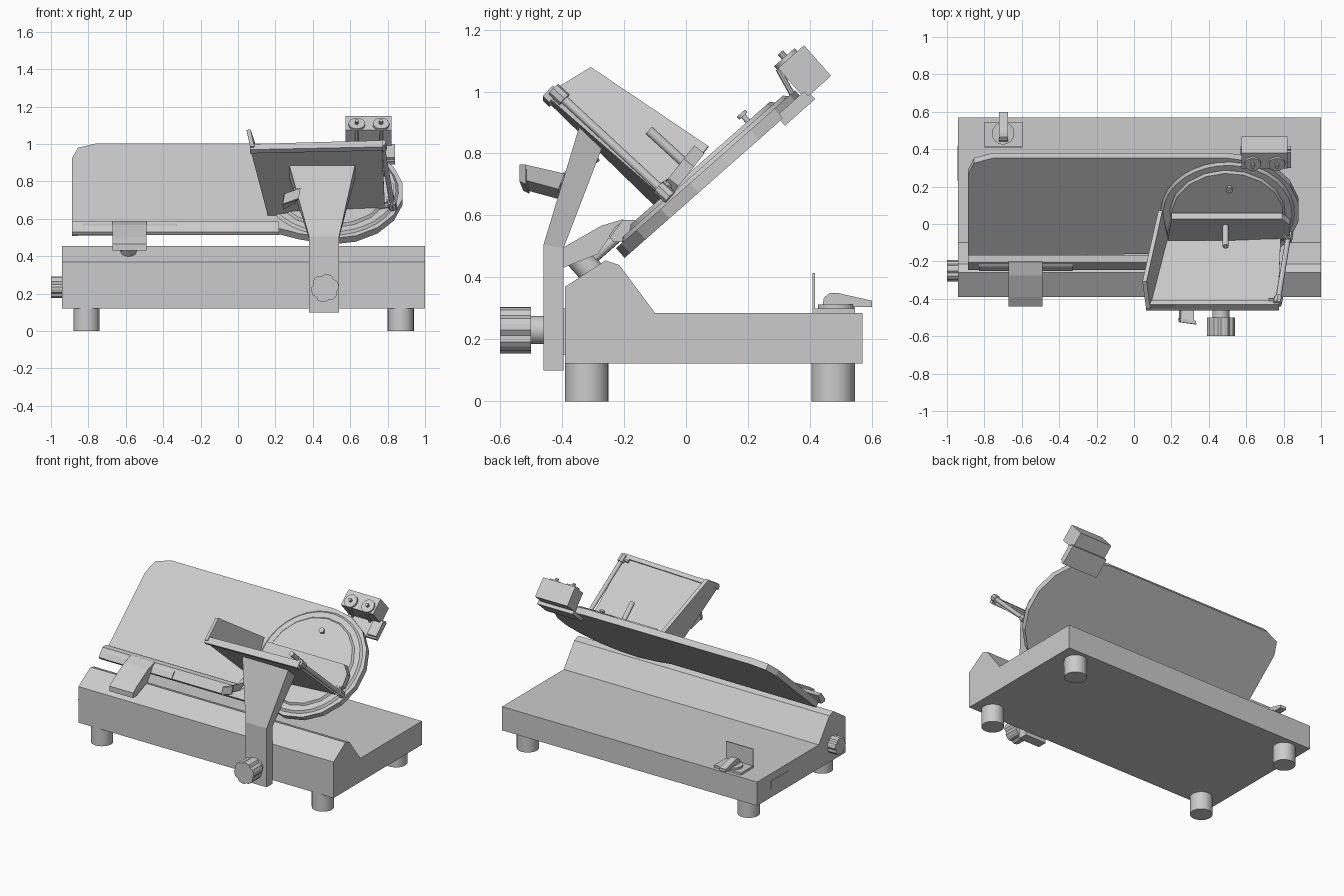
import bpy, bmesh
from math import sin, cos, pi, radians
from mathutils import Vector

if "Cube" in bpy.data.objects:
    bpy.data.objects.remove(bpy.data.objects["Cube"])

A = radians(41.4)                                   # slope of the slicing plate
V, W = Vector((0, cos(A), sin(A))), Vector((0, -sin(A), cos(A)))
ORIGIN = Vector((0, -.198, .463))


def L(x, v, w):
    """Point on the sloped plate: x across, v up the slope, w off the surface."""
    return ORIGIN + Vector((x, 0, 0)) + V * v + W * w


def make(name, bm, smooth=False):
    bmesh.ops.recalc_face_normals(bm, faces=bm.faces)
    me = bpy.data.meshes.new(name)
    bm.to_mesh(me)
    bm.free()
    ob = bpy.data.objects.new(name, me)
    bpy.context.collection.objects.link(ob)
    if smooth:
        bpy.context.view_layer.objects.active = ob
        ob.select_set(True)
        bpy.ops.object.shade_smooth_by_angle(angle=radians(35))
        ob.select_set(False)
    return ob


def loft(name, rings, smooth=False):
    """Closed solid through matching rings of points."""
    bm = bmesh.new()
    rows = [[bm.verts.new(p) for p in r] for r in rings]
    n = len(rows[0])
    for a, b in zip(rows, rows[1:]):
        for i in range(n):
            j = (i + 1) % n
            bm.faces.new((a[i], a[j], b[j], b[i]))
    bm.faces.new(rows[0])
    bm.faces.new(rows[-1])
    return make(name, bm, smooth)


def extrude(name, pts, vec):
    pts = [Vector(p) for p in pts]
    return loft(name, [pts, [p + Vector(vec) for p in pts]])


def prism(name, yz, x0, x1):
    return extrude(name, [(x0, y, z) for y, z in yz], (x1 - x0, 0, 0))


def box(name, x0, x1, y0, y1, z0, z1):
    return prism(name, [(y0, z0), (y1, z0), (y1, z1), (y0, z1)], x0, x1)


def plate_box(name, x0, x1, v0, v1, w0, w1):
    return extrude(name, [L(x0, v0, w0), L(x0, v1, w0), L(x0, v1, w1), L(x0, v0, w1)], (x1 - x0, 0, 0))


def rod(name, p, q, r, n=20, r2=None, flute=1.0):
    """Cylinder, cone or fluted knob between two points."""
    p, q = Vector(p), Vector(q)
    d = (q - p).normalized()
    a = d.orthogonal().normalized()
    b = d.cross(a)
    ring = lambda c, rad: [c + (a * cos(2 * pi * i / n) + b * sin(2 * pi * i / n))
                           * rad * (flute if i % 4 == 0 else 1) for i in range(n)]
    return loft(name, [ring(p, r), ring(q, r if r2 is None else r2)], flute == 1.0)


# Base housing and feet
prism("base", [(-.39, .122), (.57, .122), (.57, .285), (-.10, .285),
               (-.215, .44), (-.26, .455), (-.39, .37)], -.94, 1.0)
for side, x in (("left", -.81), ("right", .87)):
    for end, y in (("front", -.32), ("back", .475)):
        rod(f"foot_{end}_{side}", (x, y, 0), (x, y, .125), .07, 24)

# Slicing plate: chamfered left end, round right end around the blade
CX, CV, R = .5, .385, .385
arc = [(CX + R * cos(t), CV + R * sin(t)) for t in [-pi / 2 + i * pi / 9 for i in range(10)]]
outline = [(-.888, .07), (.2, .09), (.33, .04)] + arc + [(-.755, .77), (-.855, .735), (-.888, .65)]
extrude("slicing_plate", [L(x, v, 0) for x, v in outline], W * .042)

# Blade, cover and cover bolt
rod("blade", L(CX, CV, .03), L(CX, CV, .055), .37, 32, .345)
rod("blade_cover", L(CX, CV, .05), L(CX, CV, .068), .315, 18, .30)
rod("cover_bolt", L(.51, .59, .06), L(.51, .59, .10), .009, 12)
rod("cover_bolt_head", L(.51, .59, .09), L(.51, .59, .102), .018, 12)

# Lower lip with its slide bar
prism("plate_lip", [(-.165, .585), (-.205, .585), (-.245, .53), (-.235, .515), (-.2, .515)], -.888, .22)
prism("slide_bar", [(-.2, .582), (-.228, .565), (-.25, .53), (-.22, .53)], -.83, -.33)

# Thickness arm and its clamp knob
prism("plate_arm", [(-.44, .43), (-.44, .465), (-.39, .50), (-.275, .566), (-.204, .588),
                    (-.165, .556), (-.21, .535), (-.25, .525), (-.285, .475), (-.40, .43)], -.67, -.49)
c = Vector((-.585, -.325, .44))
rod("arm_knob", c - W * .03, c + W * .035, .042)
rod("arm_knob_stem", c, c + V * .13, .018, 12)

# Carriage post, flaring toward the tray
rings = []
for x0, x1, yf, zf, yb, zb in ((.38, .54, -.46, .10, -.395, .10), (.38, .54, -.46, .505, -.395, .495),
                               (.275, .625, -.345, .885, -.272, .815)):
    rings.append([(x0, yf, zf), (x1, yf, zf), (x1, yb, zb), (x0, yb, zb)])
loft("carriage_post", rings)
rod("post_knob_hub", (.465, -.45, .23), (.465, -.51, .23), .046)
rod("post_knob", (.465, -.50, .23), (.465, -.60, .23), .075, 24, flute=.88)
prism("carriage_foot", [(-.40, .15), (-.38, .15), (-.38, .30), (-.40, .30)], .40, .52)

# Grip under the tray
extrude("tray_grip", [(.24, -.40, .65), (.24, -.51, .68), (.25, -.51, .73), (.25, -.38, .70)], (.07, -.012, .035))
extrude("tray_grip_end", [(.235, -.505, .67), (.24, -.525, .68), (.25, -.525, .735), (.245, -.505, .735)],
        (.085, -.012, .03))
rod("tray_grip_stem", (.29, -.42, .70), (.33, -.29, .79), .018, 12)

# Food tray: sloping floor and side wall
extrude("tray_floor", [(.065, -.455, .975), (.77, -.455, .99), (.785, -.07, .655), (.16, -.085, .615)],
        (0, .014, .018))
extrude("tray_wall", [(.065, -.455, .985), (.045, -.307, 1.075), (.13, .072, .82), (.16, -.085, .624)],
        (.022, 0, .004))
extrude("tray_front_lip", [(.065, -.462, .97), (.775, -.462, .985), (.775, -.43, 1.02), (.065, -.43, 1.0)],
        (0, .02, -.02))

# Pusher guide rail with end blocks
a, b = Vector((.77, -.41, .99)), Vector((.825, -.07, .675))
rod("pusher_rail", a, b, .014, 14)
for i, p in enumerate((a, b)):
    d = (b - a).normalized() * .025
    rod(f"rail_end_{i + 1}", p - d, p + d, .024, 8)
    rod(f"rail_mount_{i + 1}", p, p - Vector((.05, 0, .005)), .014, 8)

# Pusher plate with chamfered right end, and handle
pu, pw = Vector((0, .62, .785)), Vector((0, -.785, .62))
po = Vector((0, -.055, .655))
pts = [(.18, .0), (.78, .0), (.835, .05), (.835, .13), (.79, .185), (.20, .185)]
extrude("pusher_plate", [po + Vector((x, 0, 0)) + pu * t for x, t in pts], pw * .042)
rod("pusher_handle", (.49, 0, .765), (.49, -.12, .875), .016, 14)
rod("pusher_link", (.79, -.04, .71), (.825, -.08, .685), .018, 10)

# Sharpener: housing, bracket and two grinding wheels
plate_box("sharpener_housing", .575, .82, .776, .888, 0, .132)
plate_box("sharpener_bracket", .57, .84, .67, .80, -.022, .002)
plate_box("sharpener_flange", .77, .84, .68, .79, -.02, .02)
for name, x in (("left", .635), ("right", .765)):
    rod(f"sharpening_wheel_{name}", L(x, .815, .13), L(x, .815, .145), .044, 20)
    rod(f"wheel_pin_{name}", L(x, .815, .14), L(x, .815, .165), .011, 10)
    rod(f"wheel_stalk_{name}", L(x, .775, .13), L(x, .755, .04), .009, 8)

# Rear lock: base plate, upright and lever
box("lock_base", -.80, -.595, .41, .545, .285, .30)
box("lock_upright", -.80, -.595, .408, .416, .285, .415)
rod("lock_pivot", (-.70, .485, .295), (-.70, .485, .312), .06, 20)
prism("lock_lever", [(.44, .305), (.445, .335), (.465, .35), (.49, .35), (.60, .325), (.60, .305), (.54, .305)],
      -.722, -.675)

# Left side: thickness dial and switch panel
rod("thickness_dial", (-.935, -.25, .235), (-1.0, -.25, .235), .058, 24, flute=.85)
box("switch_panel", -.944, -.93, .23, .42, .18, .235)
